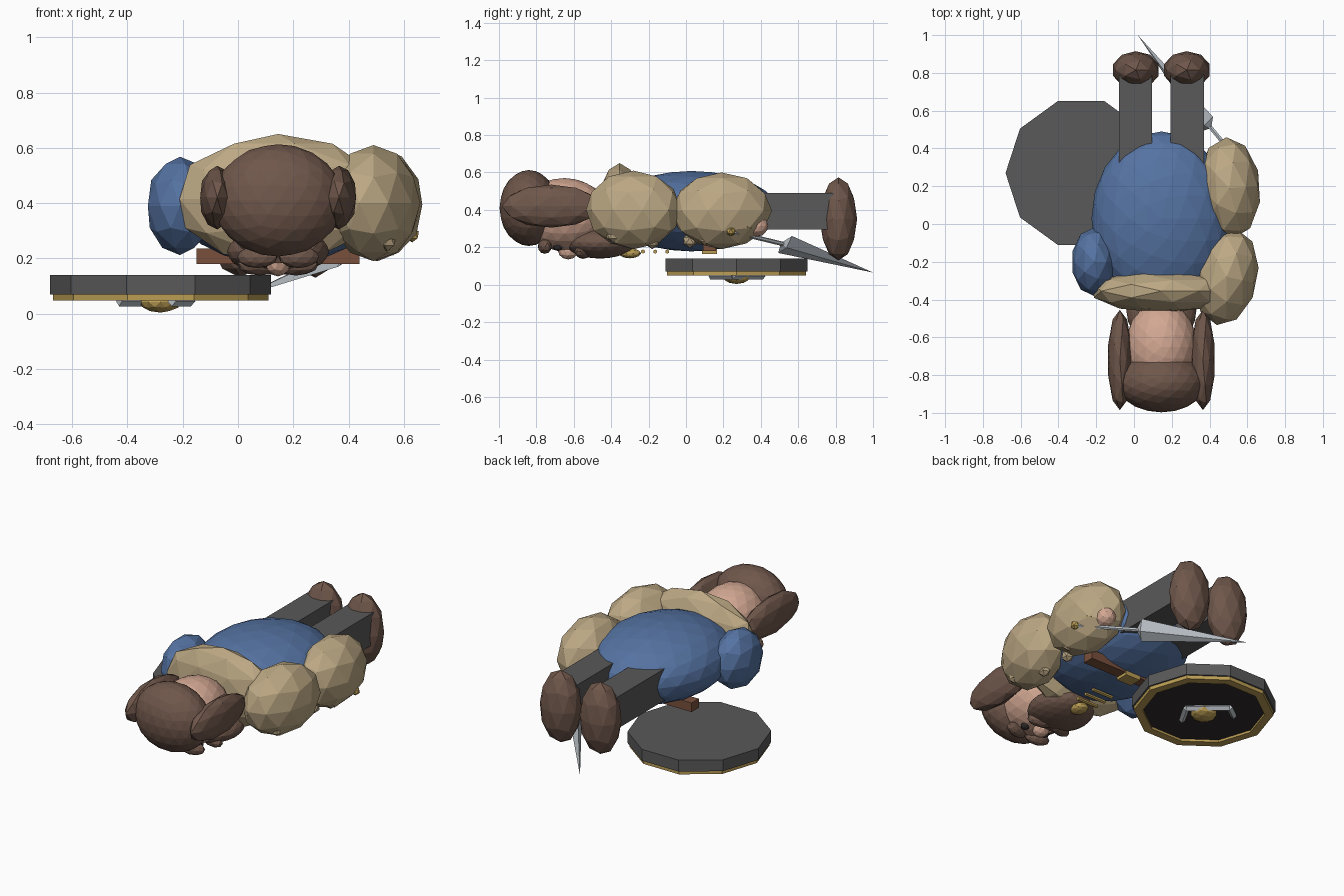
import bpy, math
from mathutils import Vector, Matrix

if "Cube" in bpy.data.objects:
    bpy.data.objects.remove(bpy.data.objects["Cube"])

CX = 0.145  # body midline


def mat(name, r, g, b):
    m = bpy.data.materials.new(name)
    m.diffuse_color = (r, g, b, 1)
    m.use_nodes = True
    m.node_tree.nodes["Principled BSDF"].inputs["Base Color"].default_value = m.diffuse_color
    return m


BROWN = mat("hair_brown", 0.16, 0.095, 0.07)
TAN = mat("fur_tan", 0.50, 0.39, 0.23)
BLUE = mat("tunic_blue", 0.09, 0.17, 0.36)
SKIN = mat("skin", 0.65, 0.39, 0.29)
GOLD = mat("gold", 0.50, 0.34, 0.09)
STEEL = mat("steel", 0.50, 0.54, 0.58)
DARK = mat("charcoal", 0.10, 0.10, 0.10)
BLACK = mat("black", 0.03, 0.025, 0.025)
LEATHER = mat("leather", 0.19, 0.08, 0.045)


def finish(name, m):
    o = bpy.context.object
    o.name = name
    o.data.materials.append(m)
    return o


def blob(name, loc, rad, m, sub=2, rot=(0, 0, 0)):
    bpy.ops.mesh.primitive_ico_sphere_add(subdivisions=sub, radius=1, location=loc, rotation=rot)
    o = finish(name, m)
    o.scale = rad
    return o


def box(name, lo, hi, m):
    lo, hi = Vector(lo), Vector(hi)
    bpy.ops.mesh.primitive_cube_add(size=1, location=(lo + hi) / 2)
    o = finish(name, m)
    o.scale = hi - lo
    return o


def bar(name, a, b, r, m, sides=6):
    a, b = Vector(a), Vector(b)
    bpy.ops.mesh.primitive_cylinder_add(vertices=sides, radius=r, depth=(b - a).length, location=(a + b) / 2)
    o = finish(name, m)
    o.rotation_euler = (b - a).to_track_quat('Z', 'Y').to_euler()
    return o


# Torso, fur mantle and arms
blob("torso", (CX, 0.03, 0.393), (0.37, 0.46, 0.215), BLUE, 3)
blob("fur_mantle", (CX, -0.355, 0.415), (0.375, 0.115, 0.235), TAN)
blob("fur_upper_arm", (0.49, -0.28, 0.40), (0.165, 0.26, 0.21), TAN, 2, (0, 0, -0.2))
blob("fur_forearm", (0.505, 0.19, 0.395), (0.165, 0.27, 0.205), TAN, 2, (0, 0, 0.06))
blob("sleeve", (-0.21, -0.2, 0.39), (0.122, 0.182, 0.178), BLUE)
blob("hand", (0.525, 0.375, 0.315), (0.06, 0.065, 0.06), SKIN)
for p in [(0.54, -0.39, 0.265), (0.50, -0.32, 0.25), (0.58, -0.24, 0.30),
          (0.50, -0.18, 0.23), (0.56, 0.10, 0.25), (0.50, 0.02, 0.235)]:
    blob("fur_tuft", p, (0.035, 0.04, 0.04), TAN, 1)

# Legs and boots
for s in (-1, 1):
    x = CX + s * 0.1375
    box("leg", (x - 0.088, 0.28, 0.295), (x + 0.088, 0.79, 0.49), DARK)
    blob("boot", (CX + s * 0.135, 0.815, 0.352), (0.127, 0.1, 0.222), BROWN)

# Belt, buckle and chest laces
box("belt", (-0.15, 0.09, 0.18), (0.44, 0.16, 0.235), LEATHER)
box("buckle", (CX - 0.05, 0.085, 0.163), (CX + 0.05, 0.165, 0.19), GOLD)
for y in (-0.23, -0.165, -0.1):
    bar("lace", (CX - 0.07, y, 0.177), (CX + 0.07, y, 0.177), 0.011, GOLD)

# Head, hair, beard and face
blob("face", (CX, -0.65, 0.375), (0.19, 0.24, 0.195), SKIN, 3)
blob("hair", (CX, -0.84, 0.41), (0.235, 0.157, 0.203), BROWN, 3)
blob("beard", (CX, -0.46, 0.225), (0.185, 0.19, 0.085), BROWN, 3)
blob("nose", (CX, -0.63, 0.18), (0.045, 0.055, 0.045), SKIN)
blob("beard_ring", (CX, -0.30, 0.168), (0.045, 0.06, 0.027), GOLD)
for s in (-1, 1):
    blob("side_hair", (CX + s * 0.22, -0.72, 0.42), (0.065, 0.265, 0.115), BROWN)
    blob("moustache", (CX + s * 0.065, -0.55, 0.178), (0.085, 0.04, 0.04), BROWN, 2, (0, 0, -s * 0.3))
    blob("eye", (CX + s * 0.07, -0.685, 0.202), (0.026, 0.026, 0.022), BLACK)
    blob("brow", (CX + s * 0.075, -0.755, 0.205), (0.075, 0.035, 0.04), BROWN, 2, (0, 0, s * 0.2))

# Round shield: body, rim, face, boss and trim
SX, SY = -0.28, 0.27


def disk(name, r, z0, z1, m):
    bpy.ops.mesh.primitive_cylinder_add(vertices=10, radius=r, depth=z1 - z0,
                                        location=(SX, SY, (z0 + z1) / 2), rotation=(0, 0, math.pi / 2))
    return finish(name, m)


disk("shield_body", 0.4, 0.07, 0.14, DARK)
rim = disk("shield_rim", 0.39, 0.048, 0.072, GOLD)
hole = disk("rim_cutter", 0.34, 0.0, 0.2, GOLD)
cut = rim.modifiers.new("hole", 'BOOLEAN')
cut.object, cut.operation, cut.solver = hole, 'DIFFERENCE', 'EXACT'
hole.hide_render = True
hole.hide_viewport = True
disk("shield_face", 0.345, 0.062, 0.075, BLACK)
blob("shield_boss", (SX, SY, 0.042), (0.075, 0.075, 0.038), GOLD)
trim = [(0.04, -0.14), (0.11, -0.02), (-0.07, 0.14), (-0.15, 0.08)]
for a, b in zip(trim, trim[1:]):
    bar("shield_trim", (SX + a[0], SY + a[1], 0.045), (SX + b[0], SY + b[1], 0.045), 0.018, STEEL, 4)

# Sword: pommel, guard, shaft and blade along one axis
tip, base, butt = Vector((0.02, 1.0, 0.065)), Vector((0.39, 0.53, 0.215)), Vector((0.63, 0.24, 0.285))
axis = (tip - base).normalized()
wide = Vector((0.5, 0.55, 0.75))
wide = (wide - axis * wide.dot(axis)).normalized()
thin = axis.cross(wide)
frame = Matrix((wide, thin, axis)).transposed().to_4x4()
bar("sword_shaft", butt, base, 0.012, STEEL)
blob("sword_pommel", butt, (0.027, 0.027, 0.027), GOLD, 1)
guard = box("sword_guard", (0, 0, 0), (1, 1, 1), GOLD)
guard.matrix_world = (Matrix.Translation((0.585, 0.31, 0.285)) @ frame
                      @ Matrix.Diagonal((0.09, 0.03, 0.03, 1)))
for name, end, h in (("sword_blade", tip, 1), ("blade_shoulder", base - axis * 0.03, -1)):
    length = (end - base).length
    bpy.ops.mesh.primitive_cone_add(vertices=4, radius1=1, radius2=0, depth=1)
    blade = finish(name, STEEL)
    flip = Matrix.Identity(4) if h > 0 else Matrix.Rotation(math.pi, 4, 'X')
    blade.matrix_world = (Matrix.Translation((end + base) / 2) @ frame @ flip
                          @ Matrix.Diagonal((0.065, 0.025, length, 1)))
